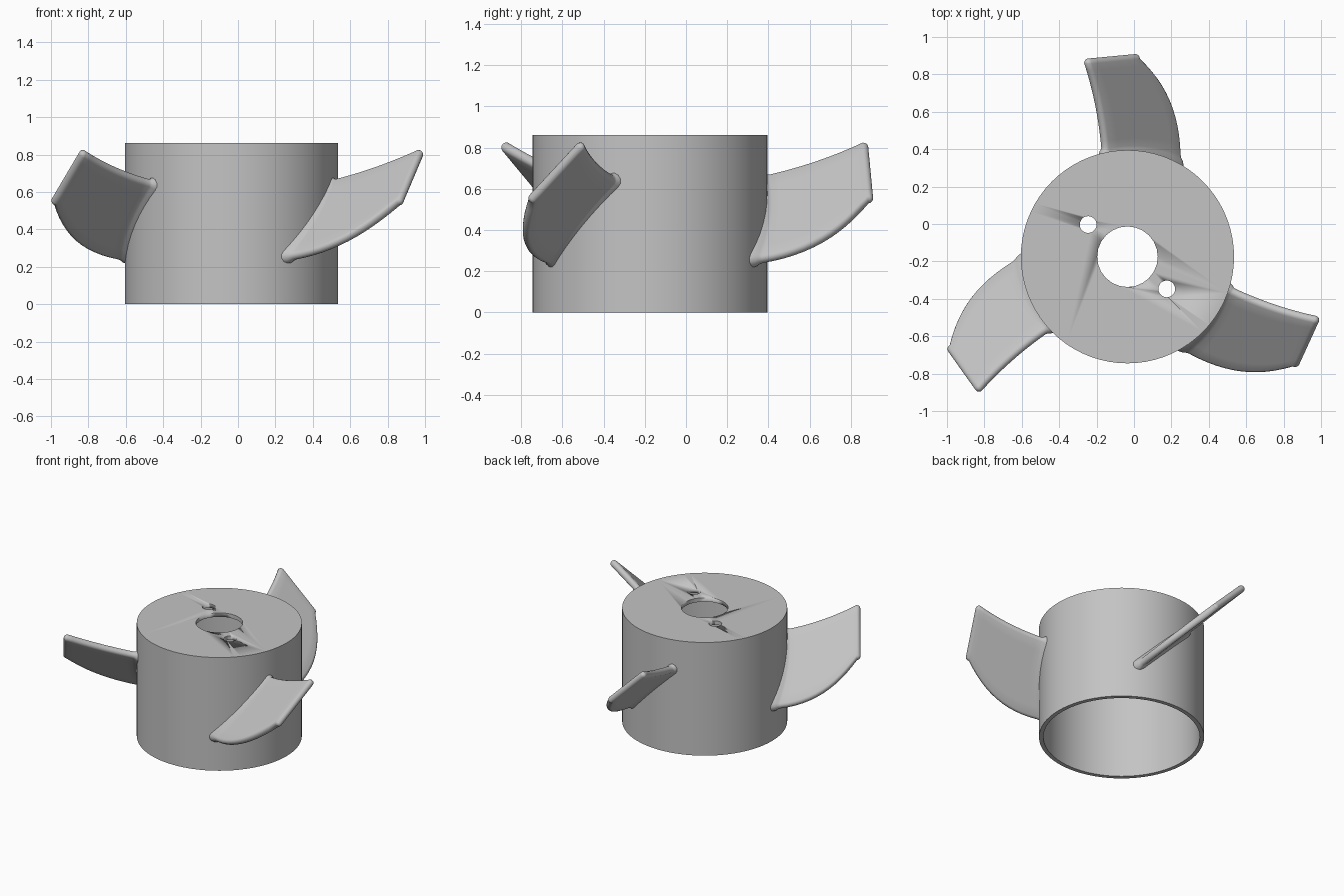
import bpy, bmesh, math
from mathutils import Vector

if "Cube" in bpy.data.objects:
    bpy.data.objects.remove(bpy.data.objects["Cube"])

HUB = Vector((-0.035, -0.175, 0.0))
R_OUT, R_IN, H, PLATE = 0.57, 0.54, 0.862, 0.03
HALF = 0.025            # half thickness of a blade

grey = bpy.data.materials.new("plain_grey")
grey.diffuse_color = (0.55, 0.55, 0.55, 1)
grey.use_nodes = True
grey.node_tree.nodes["Principled BSDF"].inputs["Base Color"].default_value = grey.diffuse_color


def finish(bm, name, angle=35):
    bmesh.ops.recalc_face_normals(bm, faces=bm.faces)
    me = bpy.data.meshes.new(name)
    bm.to_mesh(me)
    bm.free()
    me.materials.append(grey)
    ob = bpy.data.objects.new(name, me)
    bpy.context.collection.objects.link(ob)
    ob.location = HUB
    bpy.ops.object.select_all(action='DESELECT')
    ob.select_set(True)
    bpy.context.view_layer.objects.active = ob
    bpy.ops.object.shade_smooth_by_angle(angle=math.radians(angle))
    return ob


# Hub: open-bottomed cup, built as stacked rings
bm = bmesh.new()
N = 72
rings = []
for r, z in ((R_IN, H - PLATE), (R_IN, 0), (R_OUT, 0), (R_OUT, H)):
    rings.append([bm.verts.new((r * math.cos(2 * math.pi * i / N),
                                r * math.sin(2 * math.pi * i / N), z)) for i in range(N)])
for a, b in zip(rings, rings[1:]):
    for i in range(N):
        j = (i + 1) % N
        bm.faces.new((a[i], a[j], b[j], b[i]))
bm.faces.new(rings[0])
bm.faces.new(rings[-1])
hub = finish(bm, "hub")

# Shaft hole and two screw holes in the top plate
for x, y, r, n in ((0, 0, 0.162, 24), (-0.21, 0.172, 0.045, 20), (0.21, -0.172, 0.045, 20)):
    bm = bmesh.new()
    bmesh.ops.create_cone(bm, cap_ends=True, segments=n, radius1=r, radius2=r, depth=0.2)
    bmesh.ops.translate(bm, verts=bm.verts, vec=(x, y, H))
    cutter = finish(bm, "hole_cutter")
    cutter.hide_render = True
    bpy.context.view_layer.update()
    bpy.context.view_layer.objects.active = hub
    mod = hub.modifiers.new("hole", 'BOOLEAN')
    mod.operation = 'DIFFERENCE'
    mod.solver = 'EXACT'
    mod.object = cutter
    bpy.ops.object.modifier_apply(modifier=mod.name)
    bpy.data.objects.remove(cutter)


# Blade: pitched plate lofted between two curved edges, with round rims
def on_plane(x, y):
    return Vector((x, y, 0.4475 + 0.14 * y - x))


def bezier(p, q, r, t):
    return [(1 - t) ** 2 * a + 2 * t * (1 - t) * b + t * t * c for a, b, c in zip(p, q, r)]


NORMAL = Vector((1, -0.14, 1)).normalized()
ROOT_R = 0.552


def section(t, half, out=0.0):
    lx, ly = bezier((-0.13, 0.537), (-0.148, 0.80), (-0.225, 1.058 - HALF), t)
    rx, ry = bezier((0.277, 0.477), (0.29, 0.84), (0.06, 1.085 - HALF), t)
    a, b = on_plane(lx, ly), on_plane(rx, ry)
    across = (b - a).normalized()
    a, b = a + across * HALF, b - across * HALF
    mids = []
    for k in range(9):
        s = k / 8
        p = a.lerp(b, s)
        # the root follows the hub wall, the tip is straight
        root_y = math.sqrt(ROOT_R ** 2 - p.x ** 2)
        chord = 0.537 + (0.477 - 0.537) * s
        mids.append(on_plane(p.x, p.y + (root_y - chord) * (1 - t) ** 2 + out))
    pts = [p + NORMAL * half for p in mids]
    for k in range(1, 6):
        w = math.pi * k / 6
        pts.append(mids[-1] + across * half * math.sin(w) + NORMAL * half * math.cos(w))
    pts += [p - NORMAL * half for p in reversed(mids)]
    for k in range(1, 6):
        w = math.pi * k / 6
        pts.append(mids[0] - across * half * math.sin(w) - NORMAL * half * math.cos(w))
    return pts


def make_blade(index):
    bm = bmesh.new()
    # flared root fillet, span, then rounded tip
    steps = [(0, HALF + 0.018, 0), (0.04, HALF + 0.012, 0), (0.06, HALF + 0.004, 0),
             (0.085, HALF, 0)]
    steps += [(0.085 + 0.915 * k / 12, HALF, 0) for k in range(1, 13)]
    steps += [(1, HALF * math.cos(w), HALF * math.sin(w))
              for w in (math.radians(d) for d in (20, 40, 60, 75, 86))]
    rows = [[bm.verts.new(p) for p in section(*s)] for s in steps]
    for a, b in zip(rows, rows[1:]):
        for i in range(len(a)):
            j = (i + 1) % len(a)
            bm.faces.new((a[i], a[j], b[j], b[i]))
    bm.faces.new(rows[0])
    bm.faces.new(rows[-1])
    ob = finish(bm, "blade_%d" % (index + 1), 50)
    ob.rotation_euler.z = math.radians(120 * index)


for i in range(3):
    make_blade(i)
